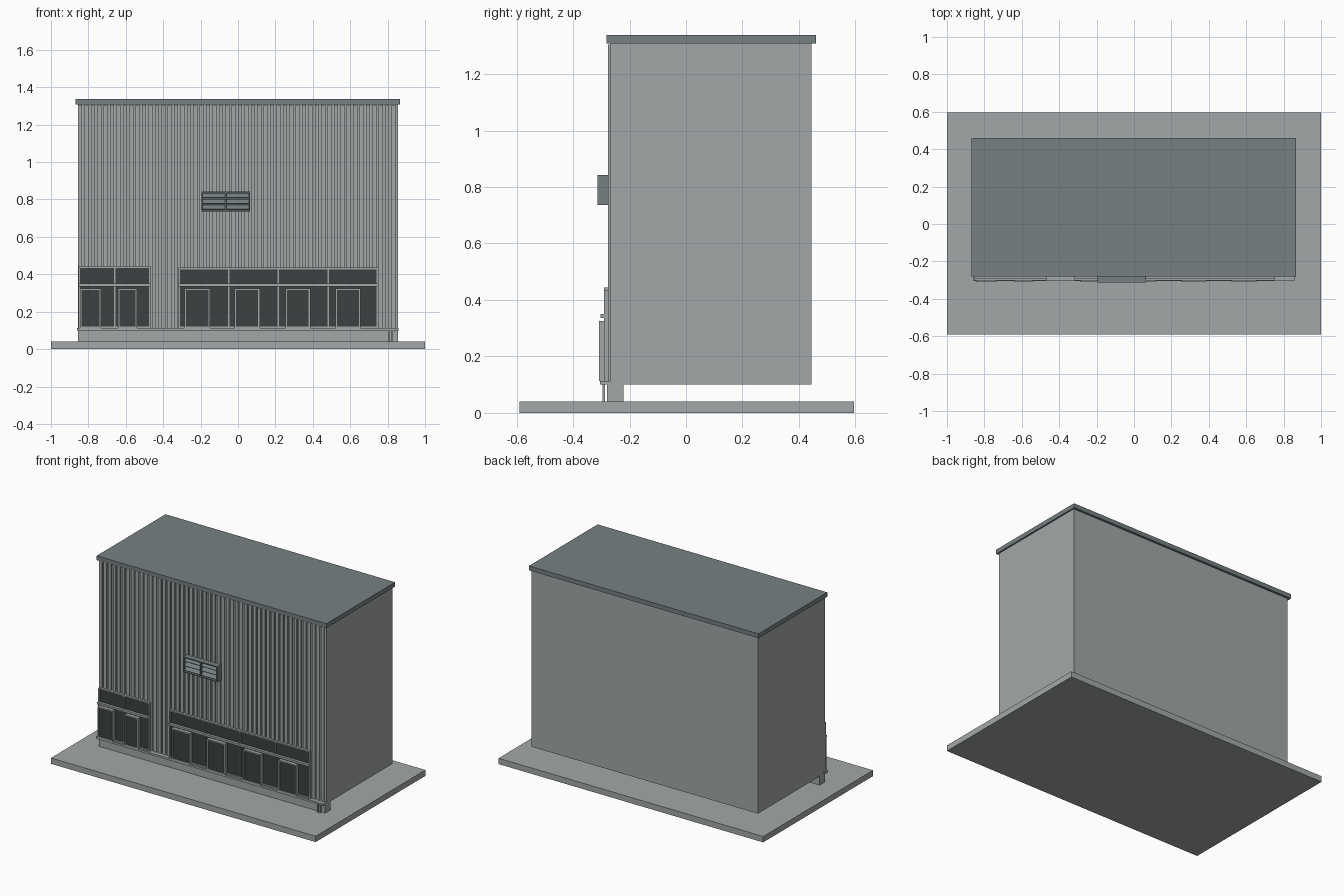
import bpy, bmesh, math
from mathutils import Matrix, Vector

if "Cube" in bpy.data.objects:
    bpy.data.objects.remove(bpy.data.objects["Cube"])


def material(name, rgb):
    m = bpy.data.materials.new(name)
    m.diffuse_color = (*rgb, 1)
    m.use_nodes = True
    m.node_tree.nodes["Principled BSDF"].inputs["Base Color"].default_value = m.diffuse_color
    return m


GREY = material("light_grey", (0.366, 0.386, 0.386))
SLATE = material("slate_grey", (0.181, 0.216, 0.223))
GLASS = material("dark_glass", (0.045, 0.053, 0.053))


def boxes(name, mat, specs, tilt=0):
    """One object from boxes given as (x0, x1, y0, y1, z0, z1)."""
    bm = bmesh.new()
    for x0, x1, y0, y1, z0, z1 in specs:
        centre = Vector(((x0 + x1) / 2, (y0 + y1) / 2, (z0 + z1) / 2))
        size = Matrix.Diagonal((x1 - x0, y1 - y0, z1 - z0, 1))
        bmesh.ops.create_cube(bm, size=1, matrix=Matrix.Translation(centre)
                              @ Matrix.Rotation(tilt, 4, 'X') @ size)
    me = bpy.data.meshes.new(name)
    bm.to_mesh(me)
    bm.free()
    me.materials.append(mat)
    ob = bpy.data.objects.new(name, me)
    bpy.context.collection.objects.link(ob)
    return ob


def frame(x0, x1, y0, y1, z0, z1, w):
    """Four bars around a rectangular opening."""
    return [(x0, x0 + w, y0, y1, z0, z1), (x1 - w, x1, y0, y1, z0, z1),
            (x0 + w, x1 - w, y0, y1, z1 - w, z1), (x0 + w, x1 - w, y0, y1, z0, z0 + w)]


# Ground slab, main block and roof
boxes("ground_slab", GREY, [(-1, 1, -0.59, 0.595, 0, 0.04)])
boxes("main_block", GREY, [(-0.855, 0.855, -0.268, 0.445, 0.10, 1.31)])
boxes("roof", SLATE, [(-0.87, 0.865, -0.282, 0.46, 1.308, 1.338)])

# Vertical ribs of the front cladding
count, pitch = 50, 1.71 / 50
boxes("cladding_ribs", GREY,
      [(-0.855 + i * pitch, -0.855 + i * pitch + 0.022, -0.277, -0.266, 0.10, 1.305)
       for i in range(count)])

# Plinth, ledge and small posts under the front
boxes("plinth", GREY, [(-0.855, 0.855, -0.28, -0.222, 0.04, 0.10)])
boxes("ledge", GREY, [(-0.862, 0.857, -0.304, -0.265, 0.10, 0.113)])
boxes("ledge_posts", GREY, [(x, x + 0.01, -0.296, -0.286, 0.04, 0.10) for x in (0.803, 0.82)])


def shopfront(name, x0, x1, top, mullions, doors):
    # Glass wall with frame, mullions and a transom
    boxes(name + "_glass", GLASS, [(x0 + 0.004, x1 - 0.004, -0.284, -0.266, 0.113, top - 0.004)])
    bars = frame(x0, x1, -0.291, -0.266, 0.113, top, 0.009)
    bars += [(m - 0.004, m + 0.004, -0.291, -0.28, 0.113, top - 0.009) for m in mullions]
    boxes(name + "_frame", GREY, bars)
    boxes(name + "_transom", GREY, [(x0, x1, -0.302, -0.28, 0.336, 0.35)])
    # Projecting doors
    panes, rims = [], []
    for a, b in doors:
        panes.append((a + 0.004, b - 0.004, -0.302, -0.28, 0.113, 0.32))
        rims += frame(a, b, -0.309, -0.28, 0.113, 0.325, 0.009)
    boxes(name + "_door_glass", GLASS, panes)
    boxes(name + "_door_frames", GREY, rims)


shopfront("left_shopfront", -0.853, -0.467, 0.444, [-0.66],
          [(-0.845, -0.732), (-0.642, -0.54)])
shopfront("right_shopfront", -0.318, 0.75, 0.436, [-0.05, 0.216, 0.482],
          [(-0.287, -0.15), (-0.02, 0.117), (0.254, 0.387), (0.52, 0.655)])

# Louvred vent box with tilted slats
boxes("vent_back", SLATE, [(-0.195, 0.065, -0.28, -0.266, 0.736, 0.842)])
boxes("vent_frame", SLATE, frame(-0.195, 0.065, -0.314, -0.27, 0.736, 0.842, 0.006)
      + [(-0.069, -0.061, -0.314, -0.27, 0.742, 0.836)])
boxes("vent_slats", SLATE,
      [(-0.189, 0.059, -0.311, -0.279, z - 0.002, z + 0.002)
       for z in (0.758, 0.789, 0.82)], tilt=math.radians(42))
